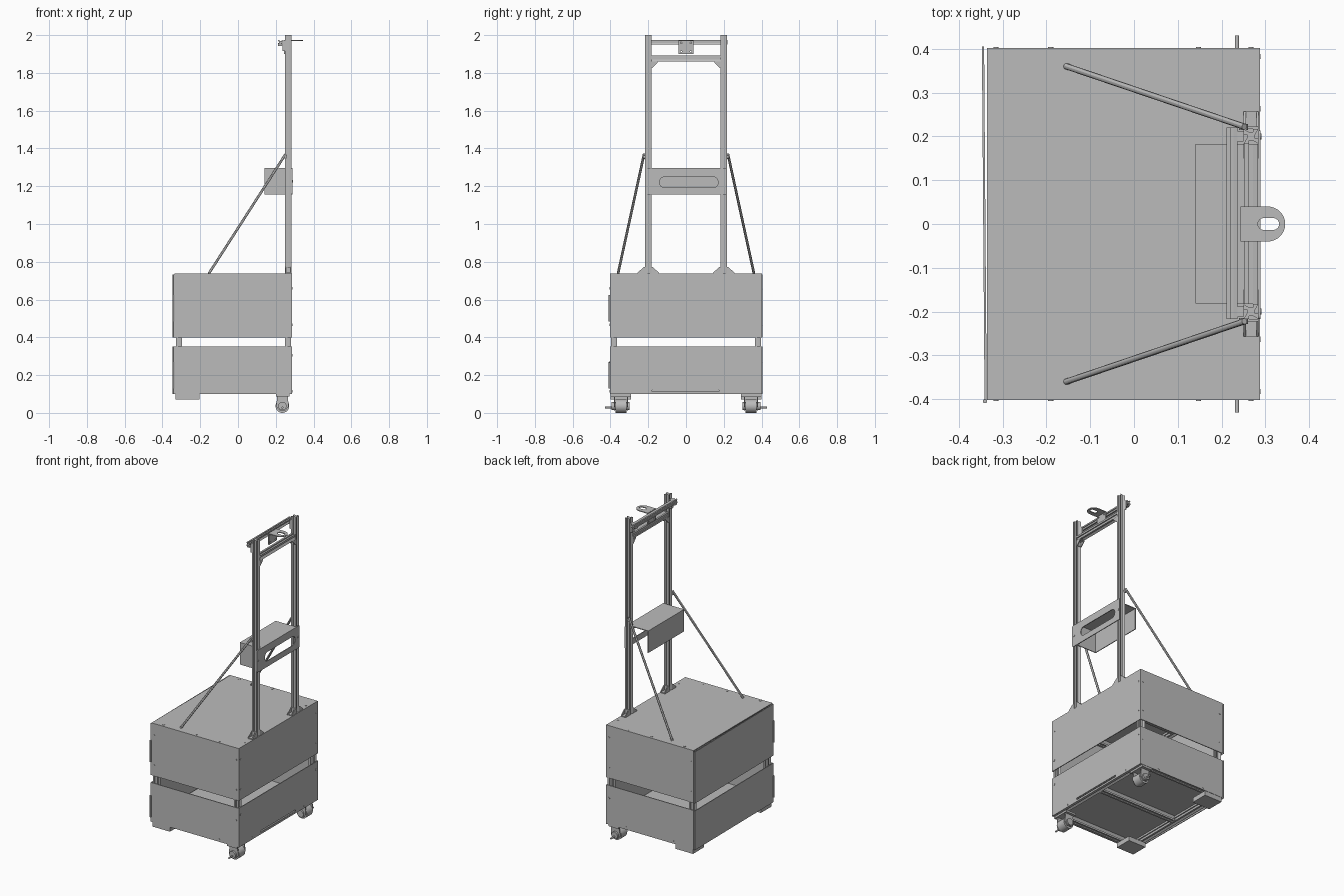
import bpy, bmesh, math
from mathutils import Vector

cube = bpy.data.objects.get("Cube")
if cube:
    bpy.data.objects.remove(cube)

grey = bpy.data.materials.new("plain grey")
grey.use_nodes = True
colour = (0.5, 0.5, 0.5, 1)
grey.diffuse_color = colour
grey.node_tree.nodes["Principled BSDF"].inputs["Base Color"].default_value = colour

AXES = {"x": lambda u, v, w: (w, u, v),
        "y": lambda u, v, w: (u, w, v),
        "z": lambda u, v, w: (u, v, w)}


def finish(name, bm):
    bmesh.ops.recalc_face_normals(bm, faces=bm.faces)
    mesh = bpy.data.meshes.new(name)
    bm.to_mesh(mesh)
    bm.free()
    mesh.materials.append(grey)
    obj = bpy.data.objects.new(name, mesh)
    bpy.context.collection.objects.link(obj)
    return obj


def rect(u0, u1, v0, v1, r=0.0, n=6):
    """Rectangle outline with optional rounded corners."""
    if not r:
        return [(u0, v0), (u1, v0), (u1, v1), (u0, v1)]
    pts = []
    corners = [(u1 - r, v1 - r), (u0 + r, v1 - r), (u0 + r, v0 + r), (u1 - r, v0 + r)]
    for k, (cu, cv) in enumerate(corners):
        for i in range(n + 1):
            a = (k + i / n) * math.pi / 2
            pts.append((cu + r * math.cos(a), cv + r * math.sin(a)))
    return pts


def plate(name, axis, w0, w1, *loops):
    """Flat plate: first loop is the outline, the others are holes."""
    bm = bmesh.new()
    place = AXES[axis]
    for loop in loops:
        vs = [bm.verts.new(place(u, v, w0)) for u, v in loop]
        for i, v in enumerate(vs):
            bm.edges.new((v, vs[i - 1]))
    bmesh.ops.triangle_fill(bm, edges=bm.edges[:], use_beauty=True)
    ext = bmesh.ops.extrude_face_region(bm, geom=bm.faces[:], use_keep_orig=True)
    moved = [g for g in ext["geom"] if isinstance(g, bmesh.types.BMVert)]
    bmesh.ops.translate(bm, verts=moved, vec=Vector(place(0, 0, w1 - w0)))
    return finish(name, bm)


def box(name, x0, x1, y0, y1, z0, z1):
    return plate(name, "z", z0, z1, rect(x0, x1, y0, y1))


def sweep(name, outline, p0, p1, smooth=False):
    """Straight bar with the given cross-section from p0 to p1."""
    p0, p1 = Vector(p0), Vector(p1)
    turn = (p1 - p0).to_track_quat("Z", "Y")
    bm = bmesh.new()
    ends = [[bm.verts.new(p + turn @ Vector((u, v, 0))) for u, v in outline] for p in (p0, p1)]
    for e in ends:
        bm.faces.new(e)
    for i in range(len(outline)):
        bm.faces.new((ends[0][i - 1], ends[0][i], ends[1][i], ends[1][i - 1]))
    obj = finish(name, bm)
    if smooth:
        bpy.ops.object.select_all(action="DESELECT")
        obj.select_set(True)
        bpy.context.view_layer.objects.active = obj
        bpy.ops.object.shade_smooth_by_angle()
    return obj


def rod(name, p0, p1, r, n=16):
    circle = [(r * math.cos(i * math.tau / n), r * math.sin(i * math.tau / n)) for i in range(n)]
    return sweep(name, circle, p0, p1, n > 8)


def rail(name, p0, p1, size=0.032):
    """Slotted square profile, one quarter turned four times."""
    h, g, d = size / 2, size * 0.13, size * 0.22
    quarter = [(h, g), (h, h), (g, h), (g, h - d), (-g, h - d), (-g, h)]
    pts = []
    for k in range(4):
        c, s = round(math.cos(k * math.pi / 2)), round(math.sin(k * math.pi / 2))
        pts += [(u * c - v * s, u * s + v * c) for u, v in quarter[1:5]]
    return sweep(name, pts, p0, p1)


X0, X1, Y, T = -0.335, 0.287, 0.402, 0.005
BOTTOM, TOP = 0.1, 0.737
F = 0.017 + T
SIDES = {"right": -1, "left": 1}

# Cabinet frame
for x in (X0 + F, X1 - F):
    for s in (-1, 1):
        rail("corner_rail", (x, s * (Y - F), BOTTOM), (x, s * (Y - F), TOP - T))
    for z in (BOTTOM + 0.017, TOP - F):
        rail("cross_rail", (x, F + 0.016 - Y, z), (x, Y - F - 0.016, z))
for y in (F - Y, 0, Y - F):
    for z in (BOTTOM + 0.017, TOP - F):
        rail("long_rail", (X0 + F + 0.016, y, z), (X1 - F - 0.016, y, z))
box("floor_panel", X0 + T, X1 - T, -Y + T, Y - T, 0.133, 0.138)

# Cabinet skin: upper and lower panels with an open band between them
plate("top_panel", "z", TOP - T, TOP, rect(X0, X1, -Y, Y))
for part, z0, z1 in (("lower", BOTTOM, 0.352), ("upper", 0.4, TOP - T)):
    for s in (-1, 1):
        plate(part + "_side_panel", "y", s * (Y - T), s * Y, rect(X0, X1, z0, z1))
    holes = [rect(-0.18, 0.175, 0.112, 0.123, 0.005)] if part == "lower" else []
    plate(part + "_post_side_panel", "x", X1 - T, X1, rect(T - Y, Y - T, z0, z1), *holes)
    # Door stands very slightly ajar
    door = [(-0.341, -Y), (-0.336, -Y), (-0.342, Y + 0.003), (-0.347, Y + 0.003)]
    plate(part + "_door_panel", "z", z0, z1, door)
    zh = z0 + (0.03 if part == "lower" else 0.085)
    rod("door_hinge", (-0.34, -Y - 0.002, zh), (-0.34, -Y - 0.002, zh + 0.14), 0.005)

# Panel bolts
B = 0.002
for s in (-1, 1):
    for x in (-0.26, -0.025, 0.14):
        rod("top_bolt", (x, s * 0.384, TOP), (x, s * 0.384, TOP + B), 0.006)
    rod("top_bolt", (0.267, s * 0.31, TOP), (0.267, s * 0.31, TOP + B), 0.006)
    for x, z in ((-0.315, 0.66), (-0.315, 0.467), (0.267, 0.66), (0.267, 0.467),
                 (0.267, 0.27), (-0.19, 0.115), (0.147, 0.115)):
        rod("side_bolt", (x, s * Y, z), (x, s * (Y + B), z), 0.006)
    for y, z in ((0.382, 0.66), (0.382, 0.467), (0.382, 0.305), (0.263, 0.115)):
        rod("post_side_bolt", (X1, s * y, z), (X1 + B, s * y, z), 0.006)

PX, PY, PS = 0.267, 0.2, 0.034


def gusset(name, y, z, dy, dz, x0=0.25, x1=0.284):
    """Angle bracket with two triangular cheeks."""
    t = 0.005
    for a in (x0, x1 - t):
        plate(name + "_cheek", "x", a, a + t,
              [(y, z), (y + dy, z), (y + dy, z + dz * 0.15), (y + dy * 0.15, z + dz), (y, z + dz)])
    ya, yb = sorted((y, y + dy))
    za, zb = sorted((z, z + dz))
    box(name + "_foot", x0, x1, ya, yb, *sorted((z, z + math.copysign(t, dz))))
    box(name + "_back", x0, x1, *sorted((y, y + math.copysign(t, dy))), za, zb)


for side, s in SIDES.items():
    # Mast posts and brackets
    rail(side + "_post", (PX, s * PY, TOP), (PX, s * PY, 2.0), PS)
    gusset(side + "_outer_foot_bracket", s * (PY + PS / 2), TOP, s * 0.04, 0.035)
    gusset(side + "_inner_foot_bracket", s * (PY - PS / 2), TOP, -s * 0.04, 0.035)
    gusset(side + "_bar_bracket", s * (PY - PS / 2), 1.86, -s * 0.033, -0.033)
    # Diagonal braces
    rod(side + "_brace", (-0.155, s * 0.36, TOP), (0.252, s * 0.222, 1.37), 0.007, 12)
    rod(side + "_brace_bolt", (0.25, s * 0.215, 1.355), (0.25, s * 0.228, 1.355), 0.01)
    # Caster: mounting plate, fork, wheel and axle
    box(side + "_caster_plate", 0.2, 0.272, *sorted((s * 0.29, s * 0.4)), 0.088, BOTTOM)
    for y in (0.306, 0.376):
        fork = [(0.208, 0.088), (0.202, 0.035), (0.22, 0.012), (0.25, 0.012), (0.268, 0.035), (0.264, 0.088)]
        plate(side + "_caster_fork", "y", s * y, s * (y + 0.006), fork)
    rod(side + "_caster_wheel", (0.235, s * 0.314, 0.036), (0.235, s * 0.374, 0.036), 0.036, 32)
    rod(side + "_caster_hub", (0.235, s * 0.298, 0.036), (0.235, s * 0.394, 0.036), 0.022, 24)
    rod(side + "_brake_pin", (0.235, s * 0.39, 0.028), (0.235, s * 0.43, 0.028), 0.005)
    # Fixed feet
    box(side + "_foot", -0.33, -0.205, *sorted((s * 0.29, s * 0.4)), 0.07, BOTTOM)

# Top of the mast
inner = PY - PS / 2
rail("mast_cross_bar", (PX, -inner, 1.876), (PX, inner, 1.876))
rail("hook_bar", (0.224, -0.217, 1.962), (0.224, 0.22, 1.962), 0.025)
for s in (-1, 1):
    box("hook_bar_joint", 0.236, 0.25, s * PY - 0.012, s * PY + 0.012, 1.915, 1.972)
    box("hook_bar_flange", 0.212, 0.25, s * PY - 0.012, s * PY + 0.012, 1.942, 1.949)

# Hook bracket with slotted round end
bolts = [rect(-0.03, -0.022, z, z + 0.008, 0.003) for z in (1.908, 1.955)]
bolts += [rect(0.022, 0.03, z, z + 0.008, 0.003) for z in (1.908, 1.955)]
plate("hook_back_plate", "x", 0.243, 0.249, rect(-0.04, 0.04, 1.9, 1.972), *bolts)
tongue = [(0.245, -0.04)]
tongue += [(0.305 + 0.04 * math.cos(a), 0.04 * math.sin(a))
           for a in [math.pi * (i / 16 - 0.5) for i in range(17)]] + [(0.245, 0.04)]
plate("hook_tongue", "z", 1.968, 1.973, tongue, rect(0.283, 0.331, -0.0135, 0.0135, 0.013))

# Handle plate and its hooded tray
plate("handle_plate", "x", 0.284, 0.289, rect(-0.217, 0.213, 1.155, 1.297, 0.008),
      rect(-0.14, 0.17, 1.192, 1.25, 0.028))
for s in (-1, 1):
    rod("handle_bolt", (0.289, s * PY, 1.226), (0.291, s * PY, 1.226), 0.007)
box("tray_top", 0.14, 0.284, -0.181, 0.183, 1.292, 1.297)
box("tray_back", 0.14, 0.145, -0.181, 0.183, 1.155, 1.292)
box("tray_side", 0.145, 0.284, -0.181, -0.176, 1.155, 1.292)
